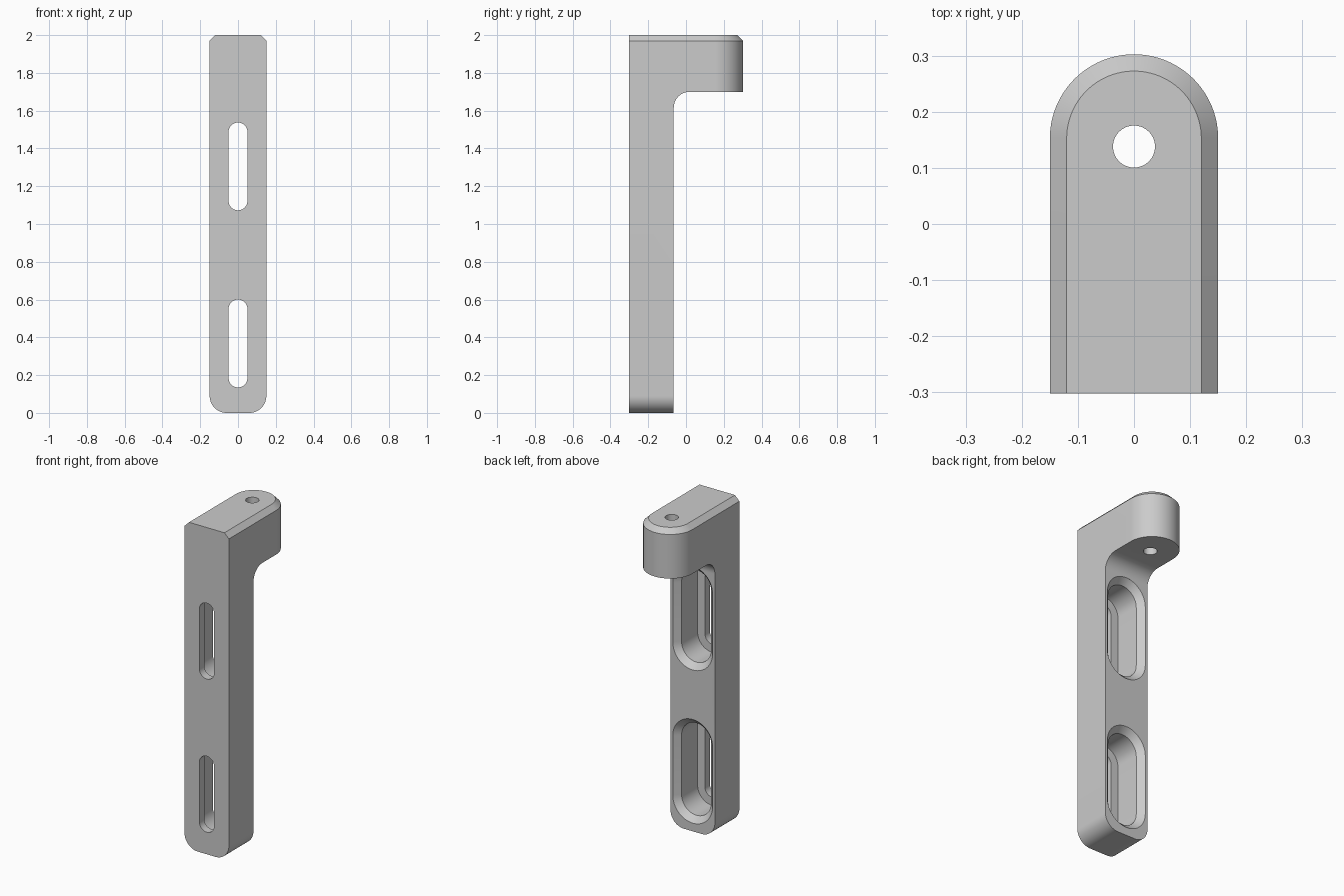
import bpy, bmesh, math
from mathutils import Vector

cube = bpy.data.objects.get("Cube")
if cube:
    bpy.data.objects.remove(cube, do_unlink=True)

grey = bpy.data.materials.new("plain grey")
grey.use_nodes = True
grey.diffuse_color = (0.6, 0.6, 0.6, 1)
grey.node_tree.nodes["Principled BSDF"].inputs["Base Color"].default_value = (0.6, 0.6, 0.6, 1)

HALF_W, FRONT, BACK, NOSE_Y = 0.15, -0.3025, -0.065, 0.1525
TOP, CHAMFER, ARM_Z, FILLET, CORNER = 2.0, 0.03, 1.7, 0.085, 0.09


def arc(cx, cy, r, start, end, n=16):
    """Points of an arc, angles in degrees."""
    angles = [math.radians(start + (end - start) * i / n) for i in range(n + 1)]
    return [(cx + r * math.cos(a), cy + r * math.sin(a)) for a in angles]


def loft(name, rings):
    """Closed solid joining rings that have equal point counts."""
    bm = bmesh.new()
    loops = [[bm.verts.new(p) for p in ring] for ring in rings]
    for a, b in zip(loops, loops[1:]):
        for i in range(len(a)):
            j = (i + 1) % len(a)
            bm.faces.new((a[i], a[j], b[j], b[i]))
    bm.faces.new(loops[0])
    bm.faces.new(loops[-1])
    bmesh.ops.recalc_face_normals(bm, faces=bm.faces)
    mesh = bpy.data.meshes.new(name)
    bm.to_mesh(mesh)
    bm.free()
    mesh.materials.append(grey)
    obj = bpy.data.objects.new(name, mesh)
    bpy.context.collection.objects.link(obj)
    return obj


def combine(target, tool, operation):
    """Apply a boolean and discard the tool."""
    mod = target.modifiers.new("cut", "BOOLEAN")
    mod.operation, mod.solver, mod.object = operation, "EXACT", tool
    bpy.context.view_layer.objects.active = target
    bpy.ops.object.modifier_apply(modifier=mod.name)
    bpy.data.objects.remove(tool, do_unlink=True)


# Round-nosed column with a chamfered top edge
def plan(r, z):
    pts = [(-r, FRONT), (r, FRONT)] + arc(0, NOSE_Y, r, 0, 180, 48)
    return [Vector((x, y, z)) for x, y in pts]


bracket = loft("bracket", [plan(HALF_W, 0), plan(HALF_W, TOP - CHAMFER),
                           plan(HALF_W - CHAMFER, TOP)])

# Space below the arm, with a fillet in the inner corner
under = [(BACK, -1), (1, -1), (1, ARM_Z)]
under += arc(BACK + FILLET, ARM_Z - FILLET, FILLET, 90, 180)
combine(bracket, loft("arm_space", [[Vector((x, y, z)) for y, z in under]
                                    for x in (-1, 1)]), "DIFFERENCE")

# Rounded lower corners
for side in (-1, 1):
    c = HALF_W - CORNER
    shape = arc(c, CORNER, CORNER, -90, 0) + [(0.3, CORNER), (0.3, -0.1), (c, -0.1)]
    combine(bracket, loft("corner", [[Vector((side * x, y, z)) for x, z in shape]
                                     for y in (-1, 1)]), "DIFFERENCE")


# Stepped slots: narrow at the front, wide pocket and chamfered rim at the back
def slot(r, y, z, half=0.1825):
    pts = arc(0, z + half, r, 0, 180, 24) + arc(0, z - half, r, 180, 360, 24)
    return [Vector((px, y, pz)) for px, pz in pts]


for z in (0.3675, 1.305):
    steps = [(0.05, -0.5), (0.05, -0.255), (0.1, -0.255),
             (0.1, BACK - 0.035), (0.135, BACK), (0.135, BACK + 0.1)]
    combine(bracket, loft("slot", [slot(r, y, z) for r, y in steps]), "DIFFERENCE")

# Vertical hole through the arm
hole = [[Vector((x, y, z)) for x, y in arc(0, 0.138, 0.0375, 0, 348.75, 31)]
        for z in (1.5, 2.2)]
combine(bracket, loft("hole", hole), "DIFFERENCE")

bpy.ops.object.select_all(action="DESELECT")
bracket.select_set(True)
bpy.context.view_layer.objects.active = bracket
bpy.ops.object.shade_smooth_by_angle(angle=math.radians(25))
